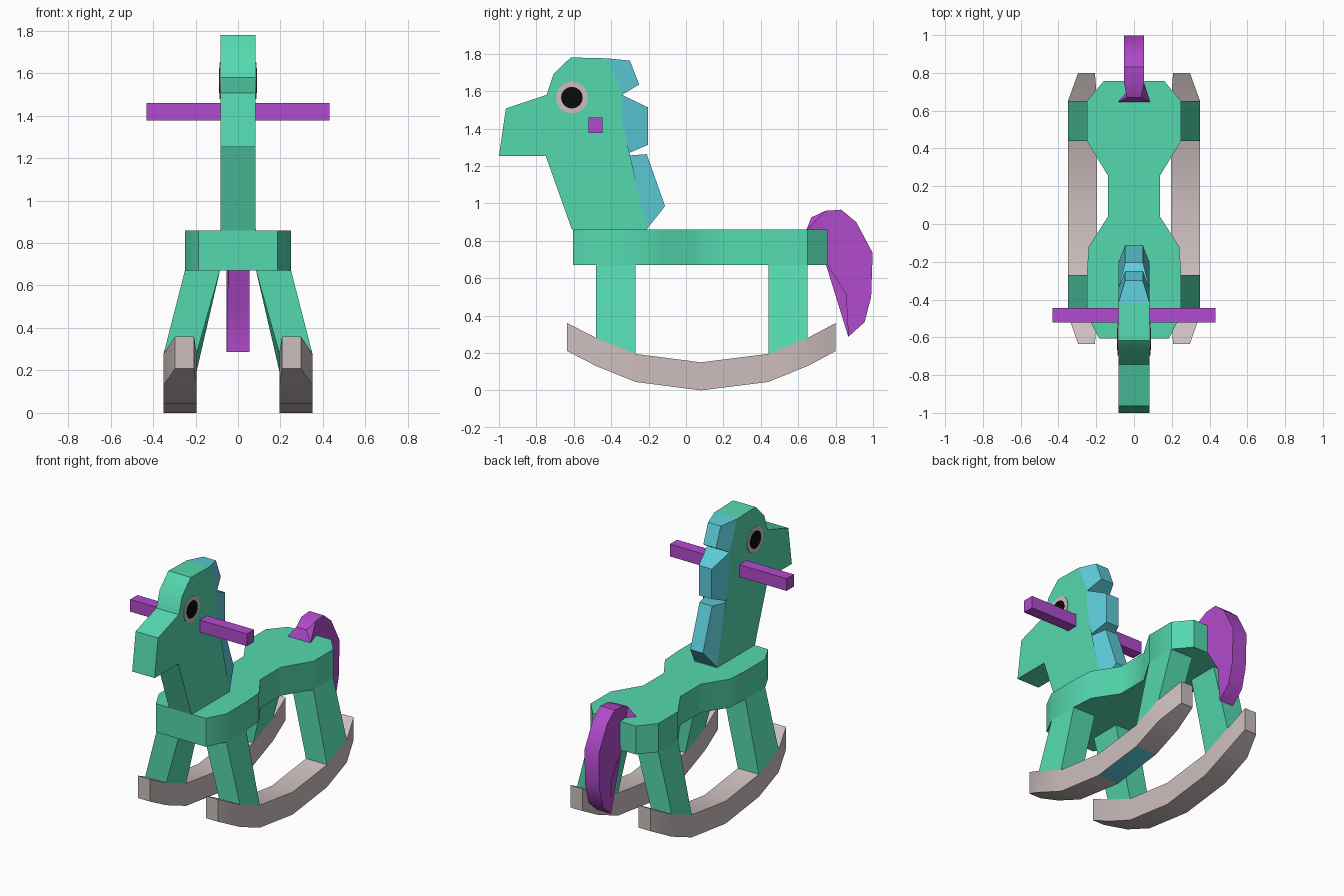
import bpy, bmesh, math
from mathutils import Matrix

if "Cube" in bpy.data.objects:
    bpy.data.objects.remove(bpy.data.objects["Cube"])


def material(name, rgb):
    m = bpy.data.materials.new(name)
    m.diffuse_color = (*rgb, 1)
    m.use_nodes = True
    m.node_tree.nodes["Principled BSDF"].inputs["Base Color"].default_value = m.diffuse_color
    return m


GREEN = material("mint green", (0.089, 0.69, 0.43))
BLUE = material("mane blue", (0.11, 0.61, 0.70))
PURPLE = material("purple", (0.45, 0.07, 0.61))
GREY = material("warm grey", (0.61, 0.515, 0.515))
BLACK = material("black", (0.003, 0.003, 0.003))


def finish(name, bm, *mats):
    bmesh.ops.recalc_face_normals(bm, faces=bm.faces)
    me = bpy.data.meshes.new(name)
    bm.to_mesh(me)
    bm.free()
    for m in mats:
        me.materials.append(m)
    me.shade_smooth()
    me.set_sharp_from_angle(angle=math.radians(35))
    ob = bpy.data.objects.new(name, me)
    bpy.context.collection.objects.link(ob)
    return ob


def prism(bm, left, right):
    """Closed solid between two matching outlines."""
    a = [bm.verts.new(p) for p in left]
    b = [bm.verts.new(p) for p in right]
    n = len(a)
    caps = [bm.faces.new(a), bm.faces.new(b)]
    for i in range(n):
        j = (i + 1) % n
        bm.faces.new((a[i], a[j], b[j], b[i]))
    bmesh.ops.triangulate(bm, faces=caps)


def side_profile(name, mat, *outlines):
    """Symmetric solids from (y, z, half width) outlines."""
    bm = bmesh.new()
    for pts in outlines:
        prism(bm, [(-w, y, z) for y, z, w in pts], [(w, y, z) for y, z, w in pts])
    return finish(name, bm, mat)


# Body: waisted plan outline extruded upward
half = [(0.185, -0.605), (0.25, -0.48), (0.25, -0.27), (0.24, -0.12), (0.137, 0.04),
        (0.137, 0.255), (0.25, 0.44), (0.25, 0.65), (0.16, 0.757)]
plan = half + [(-x, y) for x, y in reversed(half)]
bm = bmesh.new()
prism(bm, [(x, y, 0.67) for x, y in plan], [(x, y, 0.86) for x, y in plan])
finish("body", bm, GREEN)

# Neck and head
W, T = 0.083, 0.047
head = [(-0.61, 0.86), (-0.75, 1.253), (-1.0, 1.253), (-0.963, 1.507), (-0.745, 1.58),
        (-0.708, 1.69), (-0.617, 1.78), (-0.42, 1.775), (-0.342, 1.58), (-0.342, 1.253),
        (-0.207, 0.86)]
side_profile("neck_and_head", GREEN, [(y, z, W) for y, z in head])

# Mane: three tufts tapering towards the back
side_profile(
    "mane", BLUE,
    [(-0.42, 1.775, W), (-0.30, 1.763, T), (-0.25, 1.635, T), (-0.342, 1.58, W)],
    [(-0.342, 1.58, W), (-0.203, 1.513, T), (-0.203, 1.313, T), (-0.342, 1.253, W)],
    [(-0.342, 1.253, W), (-0.21, 1.263, T), (-0.112, 0.985, T), (-0.207, 0.865, W)])

# Tail with a flared root
D = 0.053
tail = [(0.645, 0.86, 0.085), (0.67, 0.925, 0.038), (0.745, 0.96, D), (0.83, 0.966, D),
        (0.91, 0.90, D), (0.998, 0.735, D), (0.99, 0.50, D), (0.955, 0.365, D),
        (0.868, 0.286, D), (0.868, 0.495, D), (0.756, 0.67, D), (0.756, 0.86, D)]
side_profile("tail", PURPLE, tail)

# Rocker stations: y, top height, inner x, outer x
stations = [(-0.635, 0.36, 0.207, 0.296), (-0.48, 0.28, 0.195, 0.35), (-0.27, 0.195, 0.195, 0.35),
            (0.08, 0.15, 0.195, 0.35), (0.44, 0.195, 0.195, 0.35), (0.65, 0.28, 0.195, 0.35),
            (0.80, 0.36, 0.207, 0.296)]

for s, side in ((1, "right"), (-1, "left")):
    # Rocker
    bm = bmesh.new()
    rings = [[bm.verts.new((s * x, y, z)) for x, z in ((i, t), (o, t), (o, t - 0.15), (i, t - 0.15))]
             for y, t, i, o in stations]
    bm.faces.new(rings[0])
    bm.faces.new(rings[-1])
    for a, b in zip(rings, rings[1:]):
        for k in range(4):
            f = bm.faces.new((a[k], a[(k + 1) % 4], b[(k + 1) % 4], b[k]))
            # blue patch under one segment of the right rocker
            if s > 0 and k == 2 and a is rings[3]:
                f.material_index = 1
    finish("rocker_" + side, bm, GREY, BLUE)

    # Splayed legs, feet following the rocker slope
    for name, (y0, z0), (y1, z1) in (("front_leg_", (-0.48, 0.28), (-0.27, 0.195)),
                                     ("back_leg_", (0.44, 0.195), (0.65, 0.28))):
        bm = bmesh.new()
        prism(bm,
              [(s * 0.085, y0, 0.67), (s * 0.25, y0, 0.67), (s * 0.25, y1, 0.67), (s * 0.085, y1, 0.67)],
              [(s * 0.195, y0, z0), (s * 0.35, y0, z0), (s * 0.35, y1, z1), (s * 0.195, y1, z1)])
        finish(name + side, bm, GREEN)

    # Handle
    bm = bmesh.new()
    rect = [(-0.522, 1.377), (-0.446, 1.377), (-0.446, 1.459), (-0.522, 1.459)]
    prism(bm, [(s * W, y, z) for y, z in rect], [(s * 0.432, y, z) for y, z in rect])
    finish("handle_" + side, bm, PURPLE)

    # Eye: thin white disc with a pupil plate on it
    for name, mat, r, x in (("eye_", GREY, 0.086, 0.002), ("pupil_", BLACK, 0.058, 0.004)):
        bm = bmesh.new()
        bmesh.ops.create_cone(bm, cap_ends=True, segments=16, radius1=r, radius2=r, depth=0.004,
                              matrix=Matrix.Translation((s * (W + x), -0.61, 1.565))
                              @ Matrix.Rotation(math.pi / 2, 4, 'Y'))
        finish(name + side, bm, mat)
